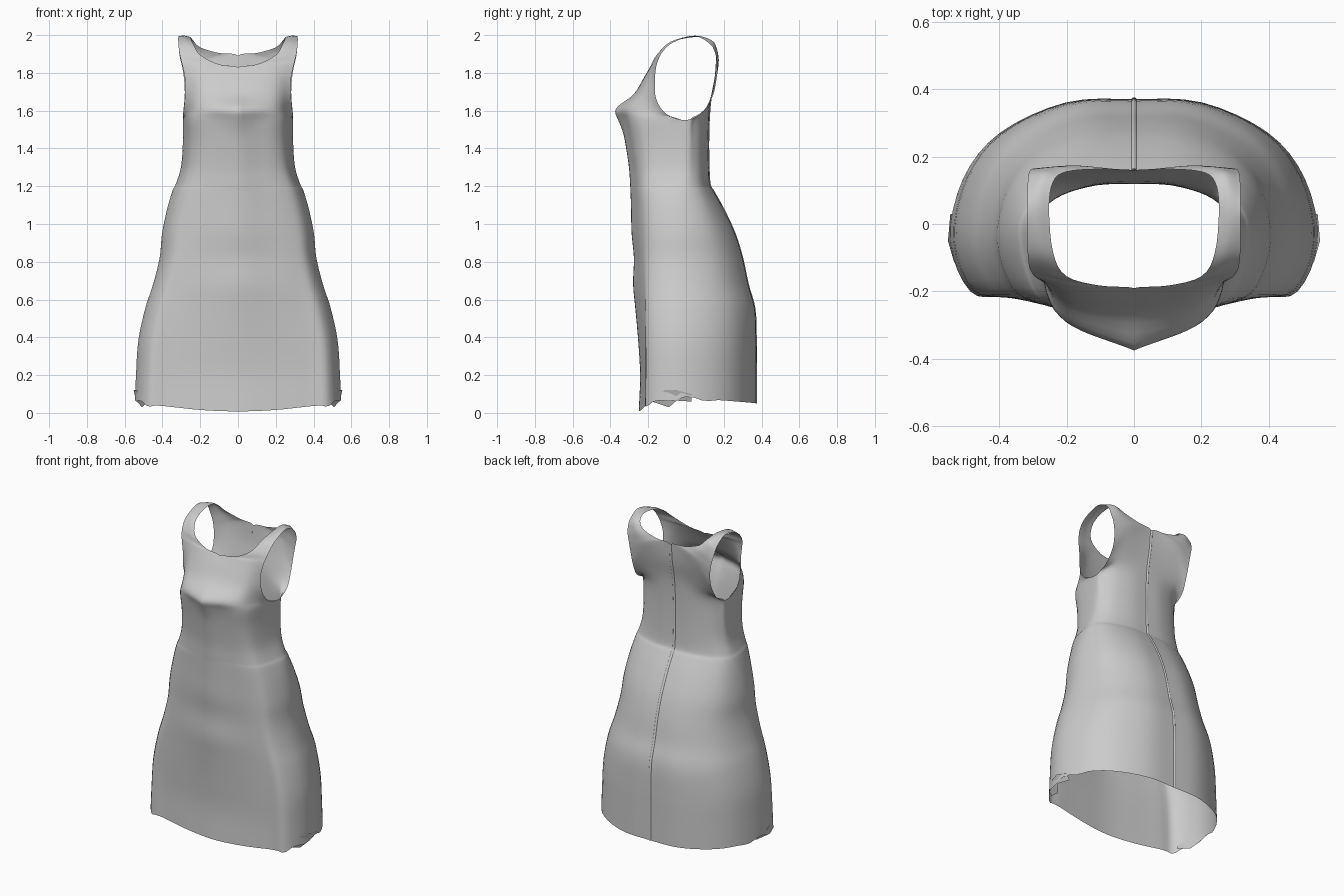
import bpy, math
from mathutils import Vector as V

if "Cube" in bpy.data.objects:
    bpy.data.objects.remove(bpy.data.objects["Cube"])

# Skirt and bodice sections: z, half width, y at front centre, front mid, front corner, side, back
RINGS = [
    (0.05, .546, -.250, -.218, -.200, -.05, .370),
    (0.20, .540, -.243, -.215, -.198, -.05, .370),
    (0.38, .528, -.253, -.218, -.196, -.05, .370),
    (0.55, .492, -.268, -.223, -.194, -.05, .363),
    (0.68, .450, -.280, -.229, -.192, -.05, .328),
    (0.82, .415, -.276, -.233, -.190, -.05, .298),
    (0.95, .402, -.288, -.236, -.188, -.05, .258),
    (1.08, .375, -.291, -.239, -.187, -.05, .198),
    (1.175, .347, -.294, -.243, -.187, -.04, .145),
    (1.21, .330, -.296, -.244, -.187, -.03, .126),
    (1.30, .302, -.302, -.250, -.187, -.02, .120),
    (1.43, .292, -.321, -.266, -.192, -.01, .118),
    (1.55, .292, -.337, -.285, -.203, .000, .121),
]
HEM_Z = [.008, .015, .035, .045, .075, .07, .06, .052, .05]

# Rows running over the shoulder from bust to back: neck edge, middle, armhole edge
SHOULDER = [
    ((0, -.337, 1.61), (.20, -.283, 1.61), (.290, -.100, 1.58)),
    ((0, -.272, 1.69), (.19, -.243, 1.69), (.282, -.157, 1.66)),
    ((0, -.220, 1.78), (.18, -.207, 1.78), (.280, -.165, 1.76)),
    ((0, -.190, 1.83), (.17, -.185, 1.835), (.292, -.158, 1.83)),
    ((.10, -.183, 1.845), (.20, -.170, 1.855), (.301, -.148, 1.865)),
    ((.20, -.155, 1.895), (.25, -.145, 1.90), (.311, -.125, 1.91)),
    ((.240, -.085, 1.96), (.275, -.080, 1.965), (.316, -.070, 1.96)),
    ((.252, .045, 1.99), (.285, .047, 1.997), (.316, .045, 1.995)),
    ((.240, .125, 1.975), (.275, .138, 1.97), (.315, .130, 1.95)),
    ((.20, .155, 1.935), (.25, .165, 1.92), (.309, .158, 1.89)),
    ((.10, .163, 1.905), (.20, .172, 1.88), (.295, .165, 1.83)),
    ((0, .160, 1.89), (.17, .172, 1.85), (.285, .160, 1.76)),
    ((0, .152, 1.78), (.18, .155, 1.76), (.282, .142, 1.68)),
    ((0, .130, 1.66), (.19, .122, 1.64), (.290, .090, 1.59)),
]


def end_point(p, q):
    """Neighbour beyond an end: mirrored on the centre line, else extended."""
    return V((-q.x, q.y, q.z)) if abs(p.x) < 1e-6 and q.x > 1e-6 else p * 2 - q


def spline(pts, n):
    """Smooth curve through pts with n steps per span."""
    pts = [V(p) for p in pts]
    p = [end_point(pts[0], pts[1])] + pts + [end_point(pts[-1], pts[-2])]
    out = []
    for i in range(1, len(p) - 2):
        a, b, c, d = p[i - 1:i + 3]
        for k in range(n):
            t = k / n
            out.append((2 * b + (c - a) * t + (2 * a - 5 * b + 4 * c - d) * t * t
                        + (3 * b - a - 3 * c + d) * t ** 3) / 2)
    return out + [pts[-1]]


def half_ring(z, w, yf, ym, yc, ys, yb):
    return [(0, yf, z), (.35 * w, yf * .6 + ym * .4, z), (.7 * w, ym, z), (.89 * w, yc, z),
            (w, ys, z), (.93 * w, yb * .36, z), (.73 * w, yb * .73, z), (.37 * w, yb * .975, z), (0, yb, z)]


def make_object(name, verts, faces, mirror=False):
    mesh = bpy.data.meshes.new(name)
    mesh.from_pydata([tuple(v) for v in verts], [], faces)
    ob = bpy.data.objects.new(name, mesh)
    bpy.context.collection.objects.link(ob)
    bpy.ops.object.select_all(action='DESELECT')
    bpy.context.view_layer.objects.active = ob
    ob.select_set(True)
    bpy.ops.object.mode_set(mode='EDIT')
    bpy.ops.mesh.select_all(action='SELECT')
    bpy.ops.mesh.remove_doubles(threshold=0.0004)
    bpy.ops.object.mode_set(mode='OBJECT')
    if mirror:
        ob.modifiers.new("mirror", 'MIRROR').merge_threshold = 0.001
    bpy.ops.object.shade_smooth_by_angle(angle=math.radians(45))
    return ob


def grid_faces(rows, cols):
    return [(r * cols + c, r * cols + c + 1, (r + 1) * cols + c + 1, (r + 1) * cols + c)
            for r in range(rows - 1) for c in range(cols - 1)]


# Dress: one strip from the front hem, over the shoulder, down to the back hem
rings = []
for i, r in enumerate(RINGS):
    pts = half_ring(*r)
    if i == 0:
        pts = [(x, y, z) for (x, y, _), z in zip(pts, HEM_Z)]
    rings.append(spline(pts, 4))
# slightly crumpled hem near the side seams
for k in range(11, 21):
    rings[0][k].z += (-.006, .008, .006, -.008)[k % 4]
front = [r[:17] for r in rings]
back = [r[16:][::-1] for r in rings]
strip = front + [spline(r, 8) for r in SHOULDER] + back[::-1]
STEP = 4
columns = [spline([row[c] for row in strip], STEP) for c in range(17)]

# Side edge: closed side seam below, round closed loop for the armhole above
side = [row[16] for row in strip]
m = len(RINGS)
seam = spline(side[:m], STEP)
loop = side[m - 1:len(side) - m + 1]
loop = spline([loop[-2]] + loop + [loop[1]], STEP)[STEP:-STEP]
columns[16] = seam[:-1] + loop + seam[:-1][::-1]

for col in columns:
    for p in col:
        p.x = max(p.x, 0)
        if p.y < -.1:                               # pointed centre of the bust
            spread = .05 if p.z > 1.61 else .09
            p.y -= .034 * math.exp(-abs(p.x) / .08 - ((p.z - 1.61) / spread) ** 2)
        p.z = min(max(p.z, 0), 2)
n = len(columns[0])
make_object("dress", [columns[c][r].copy() for r in range(n) for c in range(17)], grid_faces(n, 17), True)

# Folded fabric hanging at the hem's side corners
fold = [(.490, -.19, .09), (.535, -.11, .12), (.552, -.05, .12), (.545, .03, .10),
        (.480, -.18, .06), (.508, -.09, .03), (.540, -.05, .065), (.520, .03, .06)]
make_object("hem_corner_fold", fold, grid_faces(2, 4), True)

# Back closure: narrow raised ribbon along the centre seam
line = [p for p in columns[0] if p.y > 0 and p.x < 1e-5 and p.z < 1.89]
ribbon = [V((x, p.y + d, p.z)) for p in line for x, d in ((-.008, .0), (-.003, .005), (.003, .005), (.008, .0))]
make_object("back_closure", ribbon, grid_faces(len(line), 4))
